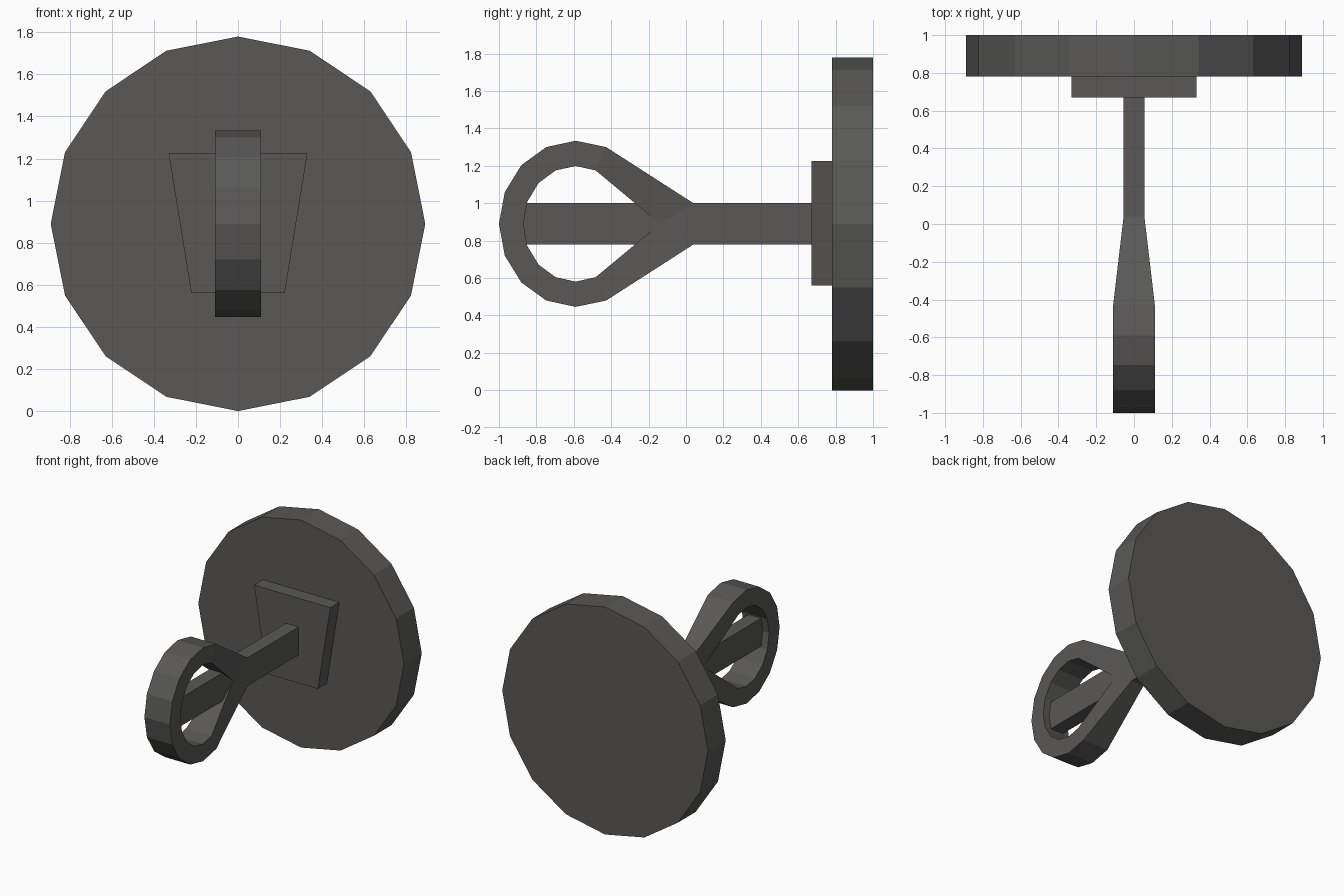
import bpy, bmesh, math
from mathutils import Matrix

if "Cube" in bpy.data.objects:
    bpy.data.objects.remove(bpy.data.objects["Cube"])

CZ = 0.89
grey = bpy.data.materials.new("dark grey")
grey.diffuse_color = (0.1, 0.098, 0.095, 1)
grey.use_nodes = True
grey.node_tree.nodes["Principled BSDF"].inputs["Base Color"].default_value = grey.diffuse_color


def finish(name, bm):
    bmesh.ops.recalc_face_normals(bm, faces=bm.faces[:])
    me = bpy.data.meshes.new(name)
    bm.to_mesh(me)
    bm.free()
    me.materials.append(grey)
    ob = bpy.data.objects.new(name, me)
    bpy.context.collection.objects.link(ob)
    return ob


def extrude_y(name, profile, y0, y1):
    """Prism from an (x, z) outline between two y positions."""
    bm = bmesh.new()
    face = bm.faces.new([bm.verts.new((x, y0, z)) for x, z in profile])
    out = bmesh.ops.extrude_face_region(bm, geom=[face])
    for g in out["geom"]:
        if isinstance(g, bmesh.types.BMVert):
            g.co.y = y1
    return finish(name, bm)


# Round disc with 16 sides
disc = [(0.89 * math.sin(math.tau * i / 16), CZ + 0.89 * math.cos(math.tau * i / 16))
        for i in range(16)]
extrude_y("round_disc", disc, 0.78, 1.0)

# Tapered mounting plate
extrude_y("mounting_plate", [(-0.33, 1.225), (0.33, 1.225), (0.222, 0.56), (-0.222, 0.56)],
          0.67, 0.78)

# Shaft running from the plate into the loop
extrude_y("shaft", [(-0.055, 1.0), (0.055, 1.0), (0.055, 0.78), (-0.055, 0.78)], -0.87, 0.67)

# Teardrop loop: band sections (outer y, outer dz, inner y, inner dz, half width)
sections = [(0.04, 0.11, -0.14, 0.0, 0.055)]
for i in range(-1, 5):
    a = math.pi / 2 + i * math.pi / 8
    c, s = math.cos(a), math.sin(a)
    sections.append((-0.59 + 0.41 * c * (1.04 if i < 0 else 1), 0.444 * s,
                     -0.59 + 0.28 * c, 0.309 * s, 0.11))

bm = bmesh.new()
rings = []
mirrored = [(a, -b, c, -d, w) for a, b, c, d, w in reversed(sections[:-1])]
for oy, oz, iy, iz, w in sections + mirrored:
    rings.append([bm.verts.new(p) for p in (
        (-w, oy, CZ + oz), (w, oy, CZ + oz), (w, iy, CZ + iz), (-w, iy, CZ + iz))])
for r, q in zip(rings, rings[1:]):
    for k in range(4):
        bm.faces.new((r[k], r[(k + 1) % 4], q[(k + 1) % 4], q[k]))
# close the joint between both straps
a, b = rings[0], rings[-1]
bmesh.ops.remove_doubles(bm, verts=[a[2], a[3], b[2], b[3]], dist=0.0001)
bmesh.ops.holes_fill(bm, edges=[e for e in bm.edges if e.is_boundary], sides=0)
finish("teardrop_loop", bm)
